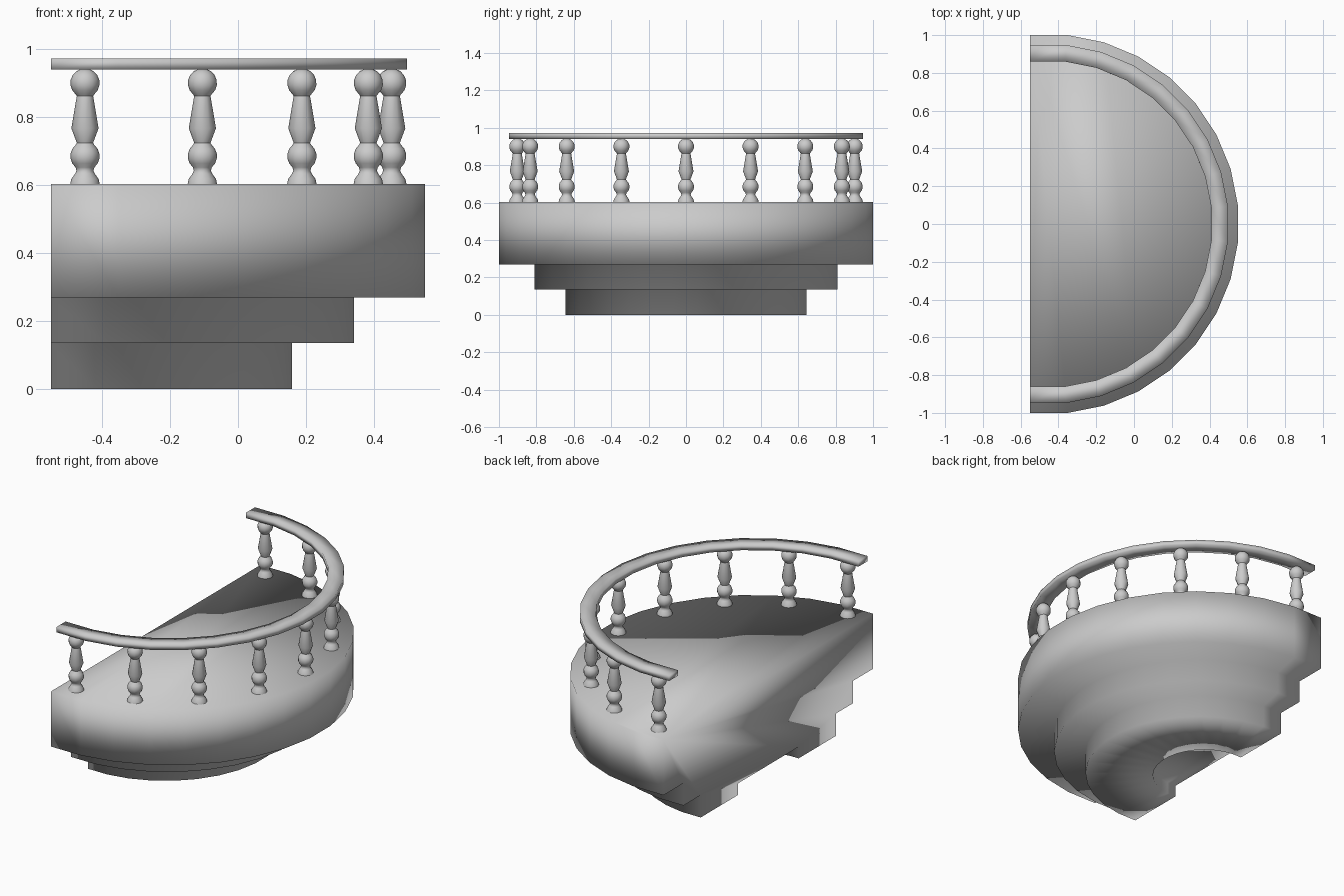
import bpy, bmesh
from math import sin, cos, pi, radians

if "Cube" in bpy.data.objects:
    bpy.data.objects.remove(bpy.data.objects["Cube"])

BACK, CX = -0.55, -0.45          # wall plane and centre of the round front
STEP = 2 * pi / 32


def arc(apothem):
    """Half-round outline of a 32-sided ring, ending on the wall plane."""
    r = apothem / cos(STEP / 2)
    pts = [(CX + r * cos((k + 0.5) * STEP), r * sin((k + 0.5) * STEP))
           for k in range(-9, 9)]
    pts[0] = (BACK, pts[0][1])
    pts[-1] = (BACK, pts[-1][1])
    return pts


def finish(name, bm, angle=None):
    bmesh.ops.recalc_face_normals(bm, faces=bm.faces)
    me = bpy.data.meshes.new(name)
    bm.to_mesh(me)
    bm.free()
    ob = bpy.data.objects.new(name, me)
    bpy.context.collection.objects.link(ob)
    bpy.ops.object.select_all(action='DESELECT')
    ob.select_set(True)
    bpy.context.view_layer.objects.active = ob
    if angle is None:
        bpy.ops.object.shade_smooth()
    else:
        bpy.ops.object.shade_smooth_by_angle(angle=radians(angle))
    return ob


def bridge(bm, a, b, closed=False):
    n = len(a)
    for i in range(n if closed else n - 1):
        j = (i + 1) % n
        bm.faces.new((a[i], a[j], b[j], b[i]))


# Stepped balcony base: outline shrinks toward the wall, shallow recess below
bm = bmesh.new()
outline = arc(1.0)
tiers = [(1, .603), (1, .27), (.81, .27), (.81, .135),
         (.645, .135), (.645, 0), (.29, 0), (.29, .07)]
loops = [[bm.verts.new((BACK + (x - BACK) * s, y * s, z)) for x, y in outline]
         for s, z in tiers]
for a, b in zip(loops, loops[1:]):
    bridge(bm, a, b)
bm.faces.new(loops[0])
bm.faces.new(loops[-1])
bm.faces.new([l[0] for l in loops] + [l[-1] for l in reversed(loops)])
finish("balcony_base", bm)

# Handrail: flat bar swept around the front
bm = bmesh.new()
section = [(.947, .94), (.947, .972), (.86, .972), (.86, .94)]
rails = [[bm.verts.new((x, y, z)) for x, y in arc(r)] for r, z in section]
for i in range(4):
    bridge(bm, rails[i], rails[(i + 1) % 4])
bm.faces.new([l[0] for l in rails])
bm.faces.new([l[-1] for l in rails])
finish("handrail", bm)


# Turned balusters: half-ball foot, ball, tapered vase, top ball
def ball(zc, r, a0, a1, n):
    return [(r * cos(radians(a0 + (a1 - a0) * i / n)),
             zc + r * sin(radians(a0 + (a1 - a0) * i / n))) for i in range(n + 1)]


profile = (ball(.60, .044, 0, 72, 3)[:-1] + [(.025, .642)]
           + ball(.685, .043, -50, 50, 5) + [(.024, .724), (.040, .767), (.024, .862)]
           + ball(.90, .043, -50, 75, 6))
SIDES = 12
for k in range(-4, 5):
    t = radians(22.5 * k)
    px, py = CX + .902 * cos(t), .902 * sin(t)
    bm = bmesh.new()
    rings = [[bm.verts.new((px + r * cos(2 * pi * i / SIDES),
                            py + r * sin(2 * pi * i / SIDES), z))
              for i in range(SIDES)] for r, z in profile]
    for a, b in zip(rings, rings[1:]):
        bridge(bm, a, b, True)
    bm.faces.new(rings[0])
    bm.faces.new(rings[-1])
    finish("baluster_%d" % (k + 5), bm, 40)
